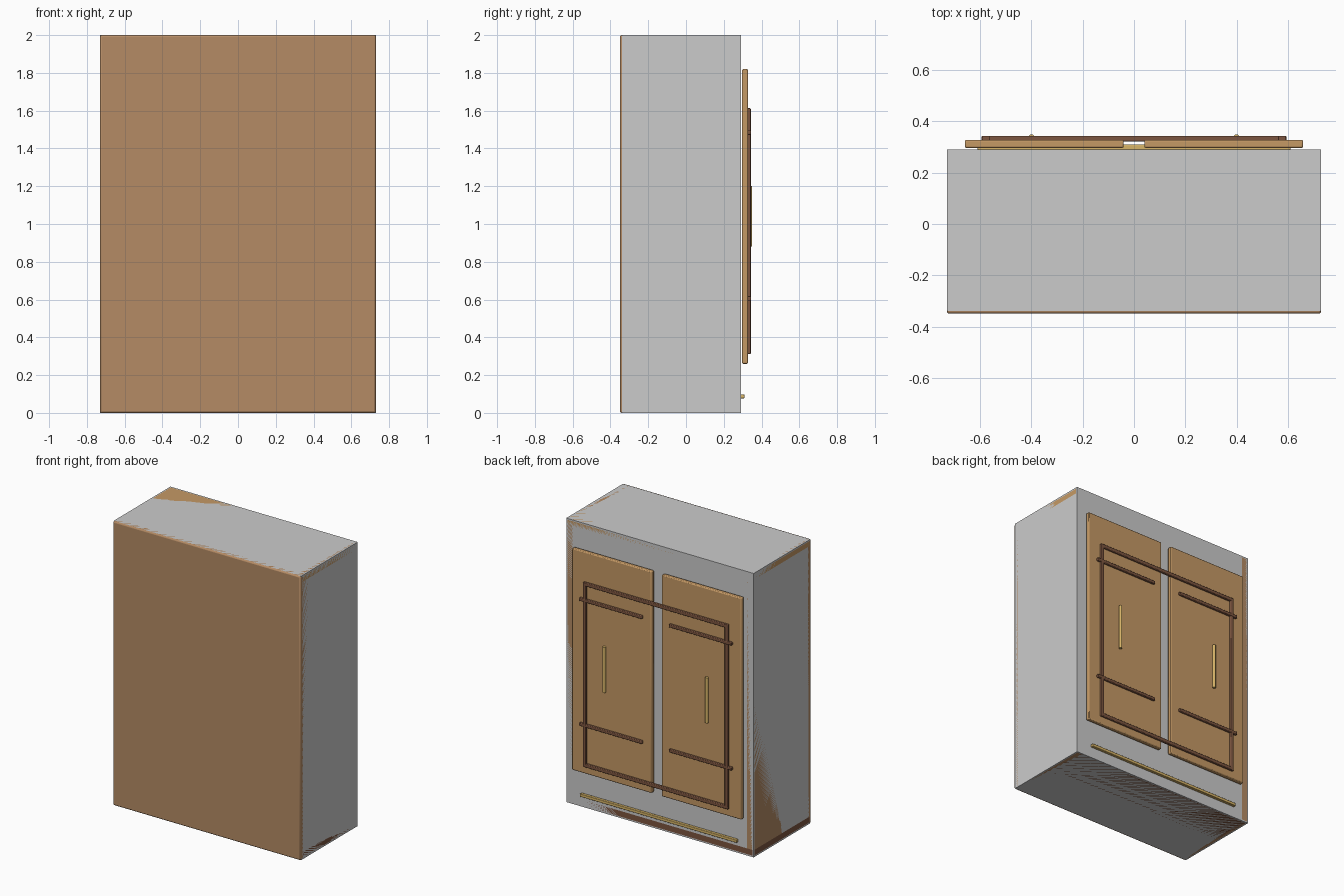
import bpy
from math import radians

if "Cube" in bpy.data.objects:
    bpy.data.objects.remove(bpy.data.objects["Cube"])


def material(name, r, g, b):
    m = bpy.data.materials.new(name)
    m.diffuse_color = (r, g, b, 1)
    m.use_nodes = True
    m.node_tree.nodes["Principled BSDF"].inputs["Base Color"].default_value = m.diffuse_color
    return m


WALNUT = material("walnut", 0.46, 0.26, 0.13)
OAK = material("oak", 0.56, 0.32, 0.13)
DARK = material("dark_wood", 0.20, 0.09, 0.05)
BRASS = material("brass", 0.68, 0.46, 0.14)


def box(name, x, y, z, mat=None, bevel=0.0):
    """Box from (min, max) ranges, with optional rounded edges."""
    lo, hi = zip(x, y, z)
    bpy.ops.mesh.primitive_cube_add(
        size=1, location=[(a + b) / 2 for a, b in zip(lo, hi)])
    ob = bpy.context.object
    ob.name = name
    ob.scale = [b - a for a, b in zip(lo, hi)]
    bpy.ops.object.transform_apply(location=False, rotation=False, scale=True)
    if mat:
        ob.data.materials.append(mat)
    if bevel:
        mod = ob.modifiers.new("rounded_edges", 'BEVEL')
        mod.width = bevel
        mod.segments = 2
        bpy.ops.object.shade_smooth_by_angle(angle=radians(35))
    return ob


def side_range(s, a, b):
    return tuple(sorted((s * a, s * b)))


# Case: plain body with panels lying flush in its faces
box("case_body", (-0.73, 0.73), (-0.34, 0.29), (0, 2))
box("rear_panel", (-0.73, 0.73), (-0.35, -0.305), (0, 2), WALNUT, 0.009)
box("top_panel", (-0.73, 0.73), (-0.34, 0.29), (1.945, 2), OAK, 0.01)
box("bottom_panel", (-0.73, 0.73), (-0.34, 0.29), (0, 0.06), DARK, 0.01)

for s, side in ((-1, "left"), (1, "right")):
    box(f"{side}_side_panel", side_range(s, 0.67, 0.73), (-0.34, 0.29), (0, 2),
        WALNUT, 0.01)
    # Door
    box(f"{side}_door", side_range(s, 0.04, 0.66), (0.297, 0.328),
        (0.26, 1.82), OAK, 0.006)
    # Upright of the raised frame
    box(f"{side}_frame_upright", side_range(s, 0.54, 0.565), (0.322, 0.343),
        (0.312, 1.613), DARK, 0.004)
    # Short cross bars on each door
    for z, level in ((0.605, "lower"), (1.485, "upper")):
        box(f"{side}_{level}_cross_bar", side_range(s, 0.105, 0.594),
            (0.322, 0.344), (z - 0.011, z + 0.011), DARK, 0.004)
    # Pull handle
    bpy.ops.mesh.primitive_cylinder_add(
        vertices=24, radius=0.011, depth=0.32, location=(s * 0.4, 0.339, 1.04))
    handle = bpy.context.object
    handle.name = f"{side}_handle"
    handle.data.materials.append(BRASS)
    bpy.ops.object.shade_smooth_by_angle(angle=radians(35))

# Horizontal rails of the raised frame
for z, level in ((0.312, "lower"), (1.588, "upper")):
    box(f"{level}_frame_rail", (-0.565, 0.565), (0.322, 0.343), (z, z + 0.025),
        DARK, 0.004)

# Brass strip under the doors
box("brass_strip", (-0.61, 0.61), (0.289, 0.31), (0.077, 0.098), BRASS, 0.003)
